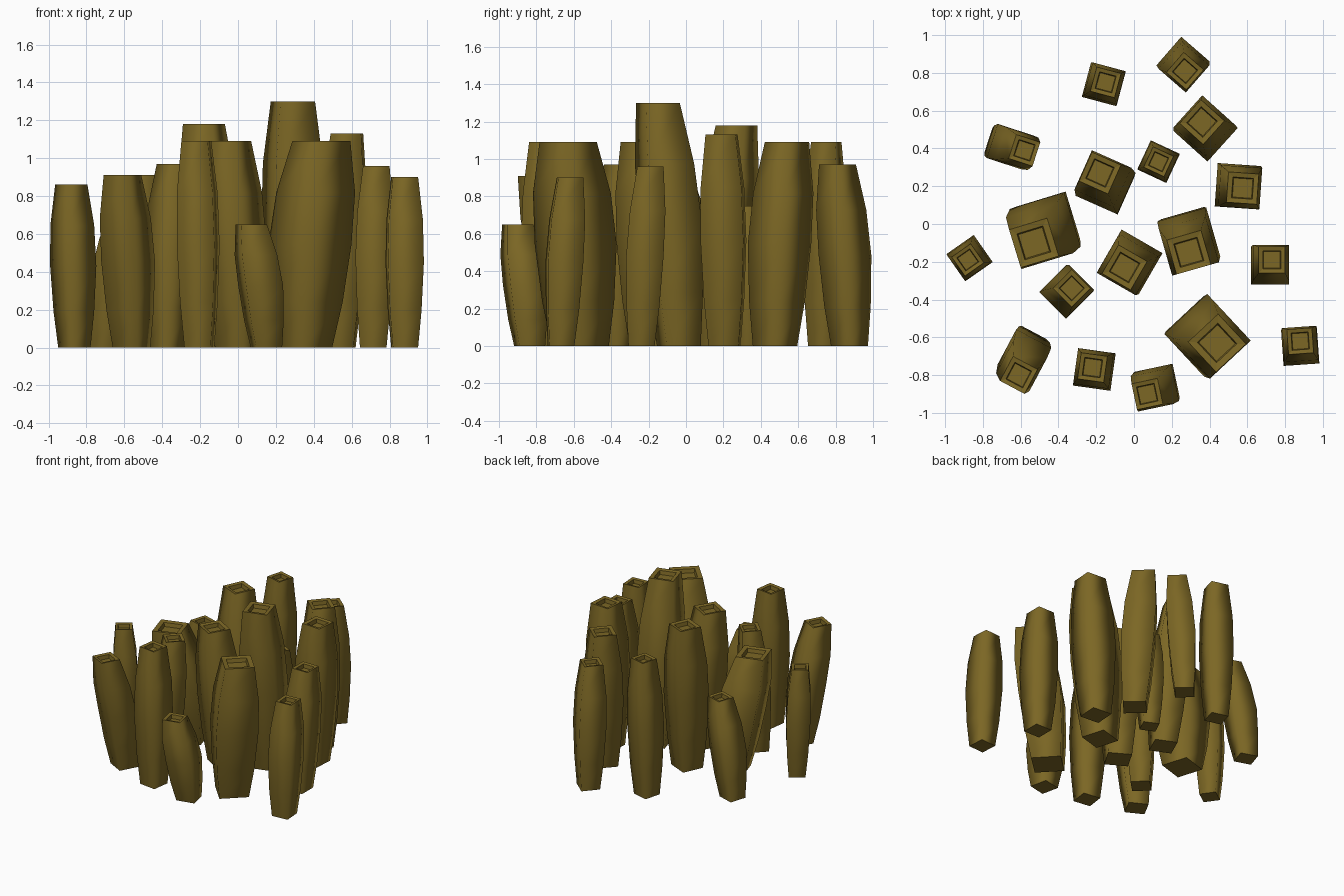
import bpy, bmesh, math
from mathutils import Vector

if "Cube" in bpy.data.objects:
    bpy.data.objects.remove(bpy.data.objects["Cube"])

olive = bpy.data.materials.new("olive_brown")
olive.diffuse_color = (0.20, 0.135, 0.018, 1)
olive.use_nodes = True
olive.node_tree.nodes["Principled BSDF"].inputs["Base Color"].default_value = olive.diffuse_color

# Barrel profile: (share of height, share of widest side)
PROFILE = [(0, .70), (.22, .88), (.5, 1), (.75, .95), (1, .70)]

# Each column: mid x, mid y, top x, top y, height, side, turn in degrees
COLUMNS = [
    (.26, .85, .27, .81, .97, .20, 49), (-.16, .74, -.15, .75, 1.09, .19, -15),
    (-.66, .41, -.58, .39, .76, .19, -18), (.38, .50, .36, .54, 1.09, .24, 48),
    (.55, .20, .575, .19, 1.13, .23, -4), (.13, .33, .13, .33, .75, .17, -25),
    (-.15, .21, -.18, .27, 1.18, .24, -24), (-.47, -.02, -.53, -.10, .91, .30, 17),
    (-.87, -.18, -.88, -.19, .86, .175, 35), (-.36, -.36, -.33, -.34, .97, .20, 45),
    (-.02, -.20, -.05, -.23, 1.09, .25, -30), (.29, -.08, .29, -.15, 1.30, .27, 16),
    (.72, -.22, .73, -.19, .96, .20, 0), (.88, -.65, .88, -.62, .90, .19, 4),
    (.38, -.59, .44, -.63, 1.09, .31, 43), (.12, -.86, .07, -.90, .65, .20, 12),
    (-.21, -.77, -.22, -.76, 1.09, .20, -8), (-.58, -.70, -.61, -.80, .91, .21, -28),
]


def column(name, mx, my, tx, ty, height, side, turn):
    mid, top = Vector((mx, my)), Vector((tx, ty))
    base = mid + (mid - top) * .6
    bm = bmesh.new()

    def ring(t, scale, z):
        # leaning axis: base -> middle -> top
        c = base.lerp(mid, t * 2) if t < .5 else mid.lerp(top, t * 2 - 1)
        r = side * scale / math.sqrt(2)
        return [bm.verts.new((c.x + r * math.cos(a), c.y + r * math.sin(a), z))
                for a in (math.radians(turn + 45 + 90 * i) for i in range(4))]

    def bridge(a, b, smooth):
        for i in range(4):
            j = (i + 1) % 4
            bm.faces.new((a[i], a[j], b[j], b[i])).smooth = smooth

    # smooth barrel walls
    rings = [ring(t, s, t * height) for t, s in PROFILE]
    for a, b in zip(rings, rings[1:]):
        bridge(a, b, True)
    # rim with a shallow sunken square
    inner = ring(1, .48, height - .005)
    floor = ring(1, .44, height - .035)
    bridge(rings[-1], inner, False)
    bridge(inner, floor, False)
    bm.faces.new(floor)
    # flat underside
    bm.faces.new(rings[0][::-1])
    me = bpy.data.meshes.new(name)
    bm.to_mesh(me)
    bm.free()
    me.materials.append(olive)
    bpy.context.collection.objects.link(bpy.data.objects.new(name, me))


for n, spec in enumerate(COLUMNS, 1):
    column(f"column_{n:02d}", *spec)
